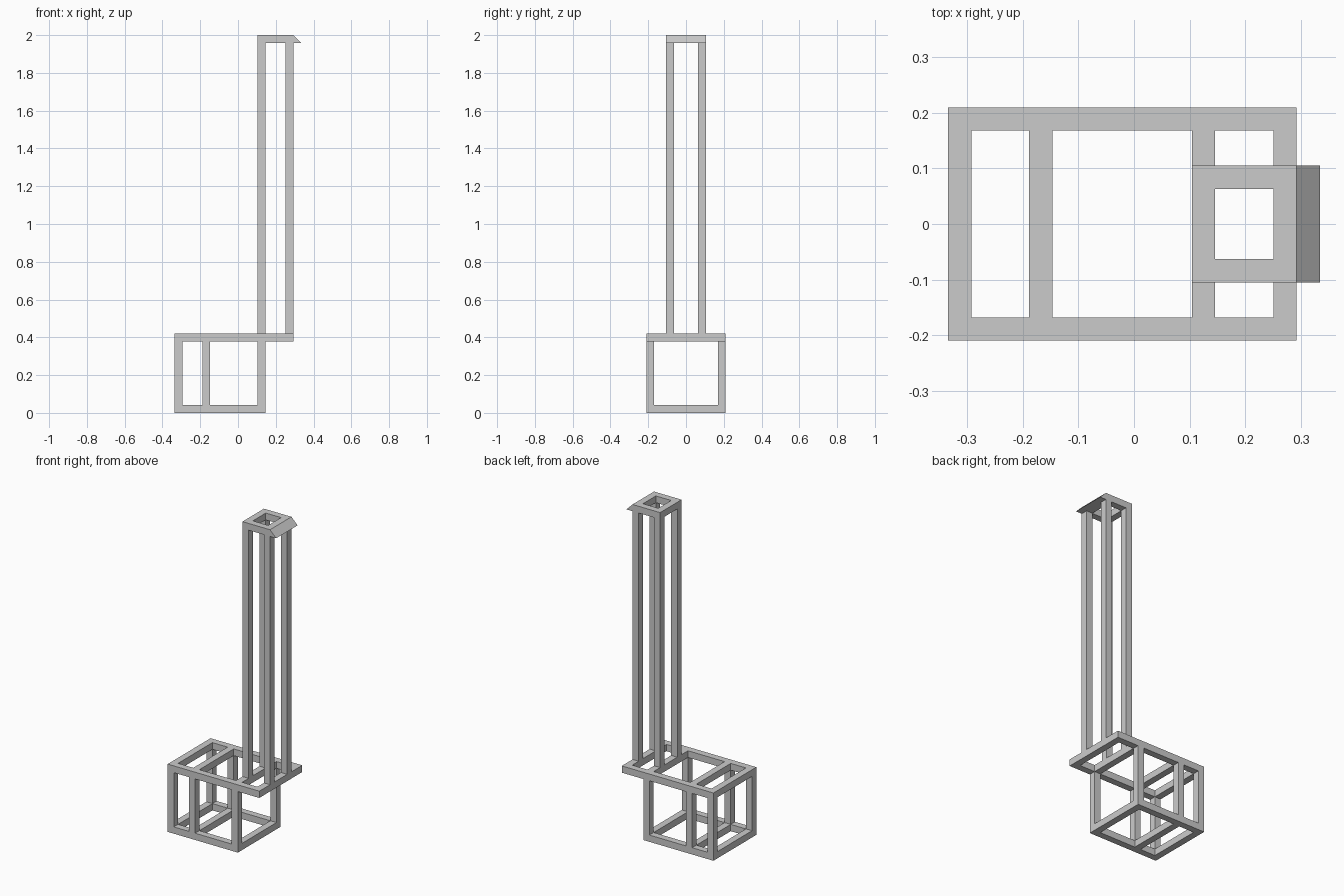
import bpy, bmesh

if "Cube" in bpy.data.objects:
    bpy.data.objects.remove(bpy.data.objects["Cube"])

T = 0.0419            # bar thickness
X0, X1, X2 = -0.335, 0.146, 0.293   # rear end, cabinet front, deck front
W, TW = 0.21, 0.105   # half widths of base and tower
XS = -0.189           # start of the inner divider
XT = X1 - T           # back of the tower
ZD, H = 0.42, 2.0     # deck top, total height


def prism(name, loops):
    """Closed prism between two matching vertex loops."""
    bm = bmesh.new()
    a, b = [[bm.verts.new(p) for p in loop] for loop in loops]
    n = len(a)
    bm.faces.new(a)
    bm.faces.new(b)
    for i in range(n):
        j = (i + 1) % n
        bm.faces.new((a[i], a[j], b[j], b[i]))
    bmesh.ops.recalc_face_normals(bm, faces=bm.faces)
    me = bpy.data.meshes.new(name)
    bm.to_mesh(me)
    bm.free()
    ob = bpy.data.objects.new(name, me)
    bpy.context.collection.objects.link(ob)
    return ob


def bar(name, x, y, z):
    ring = [(x[0], y[0]), (x[1], y[0]), (x[1], y[1]), (x[0], y[1])]
    return prism(name, [[(px, py, h) for px, py in ring] for h in z])


def frame(name, x0, x1, w, z, cross=()):
    """Horizontal ladder frame: two side rails and cross bars."""
    zz = (z, z + T)
    for y in ((-w, -w + T), (w - T, w)):
        bar(name + "_rail", (x0, x1), y, zz)
    for x in (x0, x1 - T, *cross):
        bar(name + "_crossbar", (x, x + T), (-w + T, w - T), zz)


def posts(name, xs, w, z0, z1):
    for x in xs:
        for y in ((-w, -w + T), (w - T, w)):
            bar(name, (x, x + T), y, (z0, z1))


# Base cabinet
frame("base_floor", X0, X1, W, 0, (XS,))
posts("base_post", (X0, XS, XT), W, T, ZD - T)
frame("base_deck", X0, X2, W, ZD - T, (XS, XT))

# Tall tower
posts("tower_post", (XT, X2 - T), TW, ZD, H - T)
frame("tower_top", XT, X2, TW, H - T)

# Sloped lip on the tower top
lip = [(X2, H), (X2 + T, H - T), (X2, H - T)]
prism("sloped_lip", [[(x, y, z) for x, z in lip] for y in (-TW, TW)])
